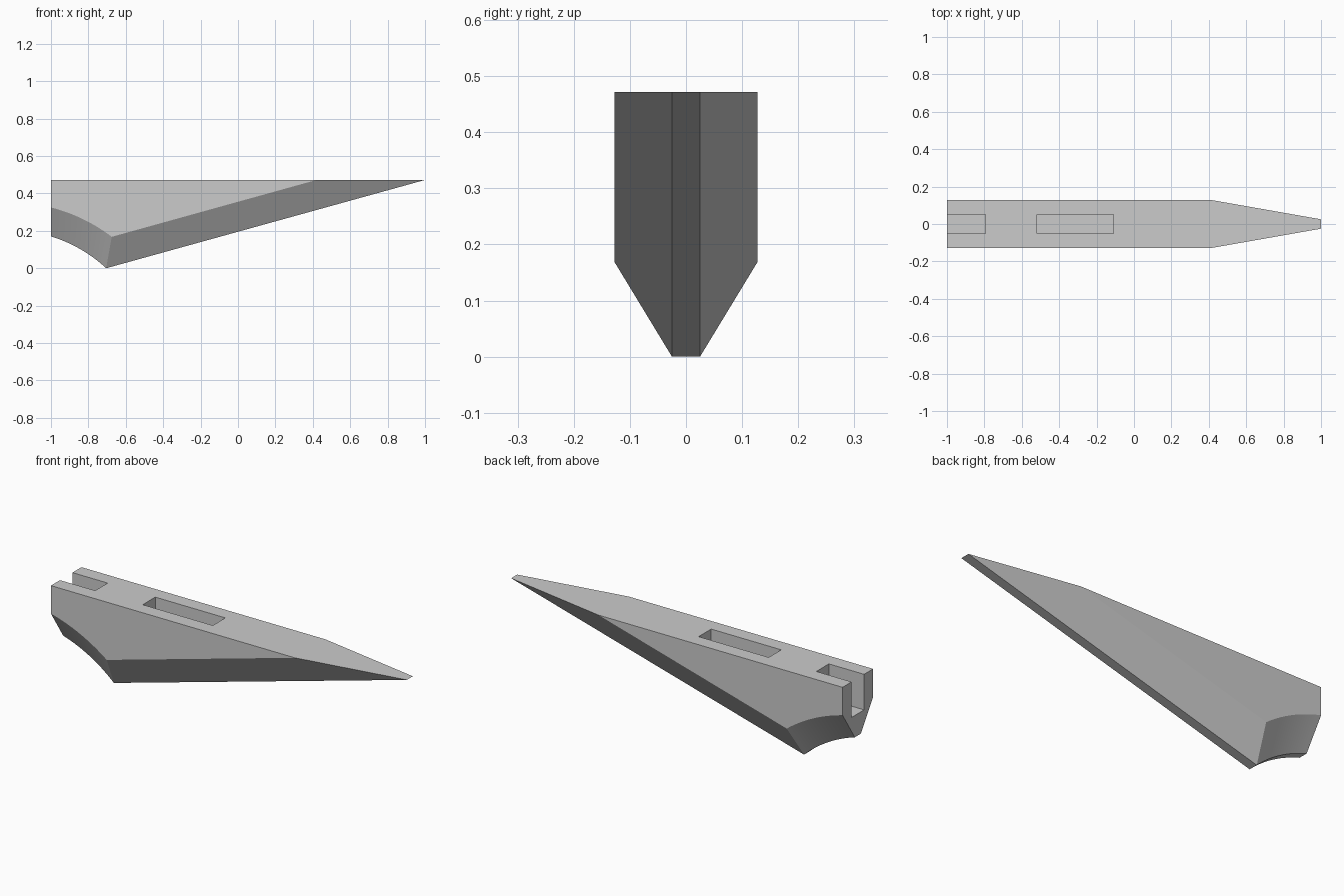
import bpy, bmesh, math

cube = bpy.data.objects.get("Cube")
if cube:
    bpy.data.objects.remove(cube, do_unlink=True)

TOP = 0.472         # height of the flat top
HALF = 0.127        # half width of the body
KEEL = 0.025        # half width of the narrow underside
FLOOR = 0.285       # height of the pocket floors
CENTRE = (-1.215, -0.553)   # centre of the scooped end

grey = bpy.data.materials.new("plain grey")
grey.use_nodes = True
colour = (0.6, 0.6, 0.6, 1)
grey.diffuse_color = colour
grey.node_tree.nodes["Principled BSDF"].inputs["Base Color"].default_value = colour


def new_object(name, bm):
    bmesh.ops.recalc_face_normals(bm, faces=bm.faces)
    mesh = bpy.data.meshes.new(name)
    bm.to_mesh(mesh)
    bm.free()
    mesh.materials.append(grey)
    ob = bpy.data.objects.new(name, mesh)
    bpy.context.collection.objects.link(ob)
    return ob


def lower_edge(start, end, tip_x, steps=14):
    """Scooped arc from start to end, then a straight run up to the tip."""
    cx, cz = CENTRE
    polar = [(math.hypot(x - cx, z - cz), math.atan2(z - cz, x - cx))
             for x, z in (start, end)]
    (r0, a0), (r1, a1) = polar
    points = []
    for i in range(steps + 1):
        t = i / steps
        r, a = r0 + (r1 - r0) * t, a0 + (a1 - a0) * t
        points.append((cx + r * math.cos(a), cz + r * math.sin(a)))
    return points + [(tip_x, TOP)]


# Tapered body: side edges and keel edges joined by bevel strips
shoulder = lower_edge((-1, 0.325), (-0.675, 0.168), 0.42)
keel = lower_edge((-1, 0.17), (-0.705, 0), 1)
bm = bmesh.new()
rails = [[bm.verts.new((x, y, z)) for x, z in path]
         for path, y in ((shoulder, HALF), (keel, KEEL), (keel, -KEEL), (shoulder, -HALF))]
corners = [bm.verts.new((-1, y, TOP)) for y in (HALF, -HALF)]
for a, b in zip(rails, rails[1:]):
    for i in range(len(a) - 1):
        bm.faces.new((a[i], a[i + 1], b[i + 1], b[i]))
for corner, rail in zip(corners, (rails[0], rails[-1])):
    bm.faces.new([corner] + rail)
for end in (0, -1):     # blunt end and flat top
    bm.faces.new([corners[0]] + [r[end] for r in rails] + [corners[1]])
body = new_object("wedge_body", bm)
bpy.context.view_layer.objects.active = body
body.select_set(True)

# Open end slot and long middle pocket
for name, x0, x1 in (("end_slot", -1.1, -0.795), ("middle_pocket", -0.518, -0.11)):
    bm = bmesh.new()
    bmesh.ops.create_cube(bm, size=1)
    for v in bm.verts:
        v.co = (x1 if v.co.x > 0 else x0,
                math.copysign(0.052, v.co.y),
                TOP + 0.1 if v.co.z > 0 else FLOOR)
    cutter = new_object(name + "_cutter", bm)
    cutter.hide_render = True
    cut = body.modifiers.new(name, "BOOLEAN")
    cut.operation = "DIFFERENCE"
    cut.solver = "EXACT"
    cut.object = cutter
    bpy.ops.object.modifier_apply(modifier=cut.name)
    bpy.data.objects.remove(cutter, do_unlink=True)

bpy.ops.object.shade_smooth_by_angle(angle=math.radians(15))
